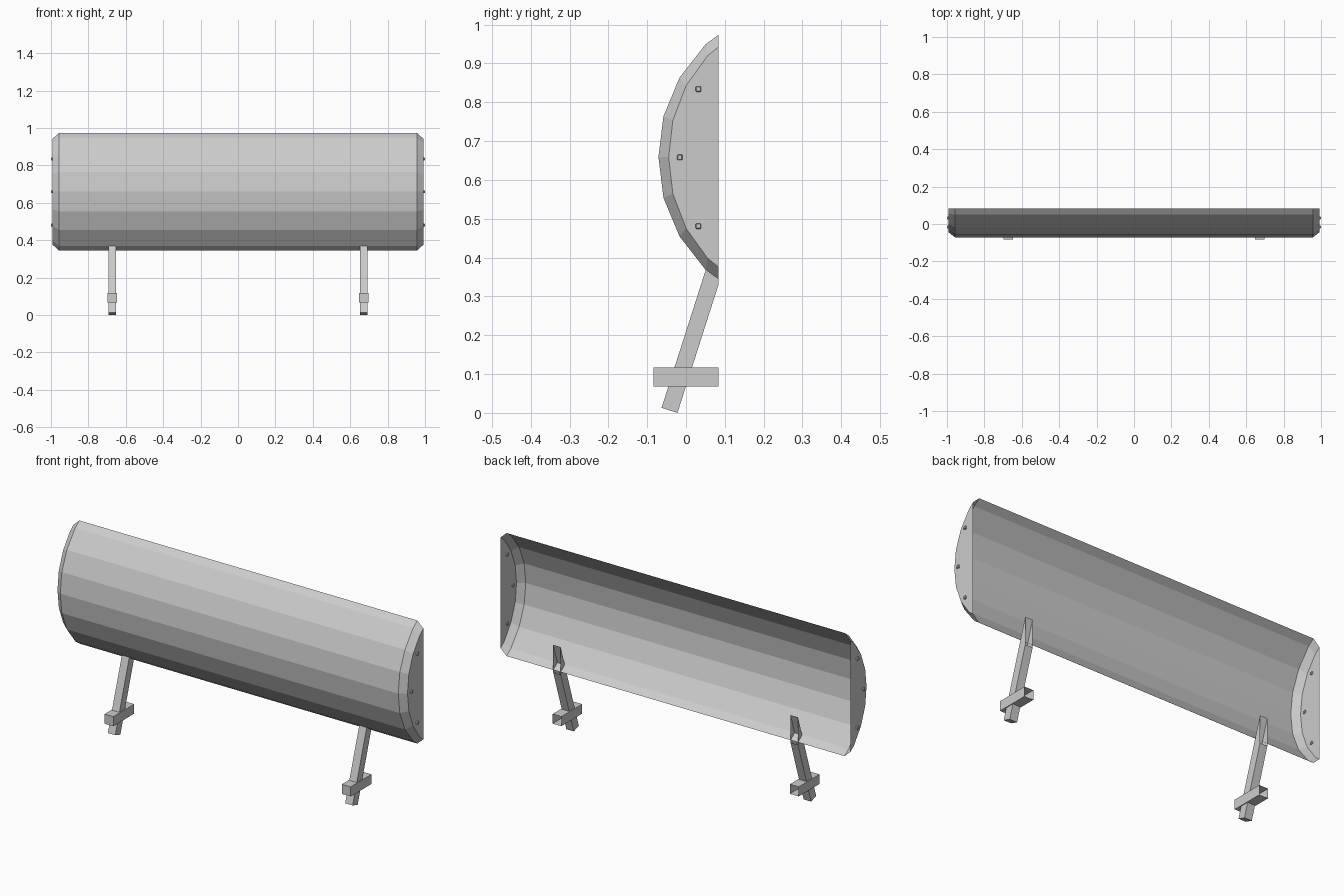
import bpy, bmesh

if "Cube" in bpy.data.objects:
    bpy.data.objects.remove(bpy.data.objects["Cube"])

grey = bpy.data.materials.new("plain_grey")
grey.diffuse_color = (0.6, 0.6, 0.6, 1)
grey.use_nodes = True
grey.node_tree.nodes["Principled BSDF"].inputs["Base Color"].default_value = grey.diffuse_color

BACK = 0.084   # plane where everything is cut open
MID = 0.659    # height of the shell's axis


def make_object(name, bm):
    mesh = bpy.data.meshes.new(name)
    bm.to_mesh(mesh)
    bm.free()
    mesh.materials.append(grey)
    obj = bpy.data.objects.new(name, mesh)
    bpy.context.collection.objects.link(obj)
    return obj


def loft(bm, rings):
    """Bridge successive open profiles with quads."""
    for a, b in zip(rings, rings[1:]):
        for i in range(len(a) - 1):
            bm.faces.new((a[i], b[i], b[i + 1], a[i + 1]))


# Curved blade shell with chamfered, closed ends and an open back
half = [(BACK, 0.315), (0.05, 0.290), (-0.017, 0.204), (-0.058, 0.105)]
profile = [(y, MID + z) for y, z in half] + [(-0.071, MID)]
profile += [(y, MID - z) for y, z in reversed(half)]
inner = [(BACK + (y - BACK) * 0.83, MID + (z - MID) * 0.9) for y, z in profile]

bm = bmesh.new()
rings = [[bm.verts.new((x, y, z)) for y, z in p]
         for x, p in ((-0.991, inner), (-0.957, profile),
                      (0.957, profile), (0.991, inner))]
loft(bm, rings)
bm.faces.new(rings[0])
bm.faces.new(rings[-1][::-1])
make_object("curved_shell", bm)


def open_tube(name, x, width, corners, skip):
    """Side outline (y, z) extruded along x; the skipped edge stays open."""
    bm = bmesh.new()
    sides = [[bm.verts.new((x + s * width / 2, y, z)) for y, z in corners]
             for s in (-1, 1)]
    bm.faces.new(sides[0])
    bm.faces.new(sides[1][::-1])
    n = len(corners)
    for i in range(n):
        if i != skip:
            j = (i + 1) % n
            bm.faces.new((sides[0][i], sides[1][i], sides[1][j], sides[0][j]))
    bmesh.ops.recalc_face_normals(bm, faces=bm.faces)
    return make_object(name, bm)


for side, s in (("left", -1), ("right", 1)):
    x = s * 0.672
    # Slanted leg, hollow where it is cut at the back plane
    open_tube(side + "_leg", x, 0.042,
              [(-0.022, 0.0), (BACK, 0.331), (BACK, 0.472), (-0.063, 0.013)], 1)
    # Horizontal block around the leg, open at the back
    open_tube(side + "_foot_block", x, 0.05,
              [(-0.084, 0.068), (BACK, 0.068), (BACK, 0.117), (-0.084, 0.117)], 1)
    # Three small bolts on the end cap
    for i, (y, z) in enumerate(((0.032, 0.834), (-0.016, 0.658), (0.032, 0.481))):
        bm = bmesh.new()
        bmesh.ops.create_cube(bm, size=0.014)
        bmesh.ops.bevel(bm, geom=bm.edges[:], offset=0.002, segments=1,
                        affect='EDGES')
        bolt = make_object(f"{side}_bolt_{i + 1}", bm)
        bolt.location = (s * 0.993, y, z)
